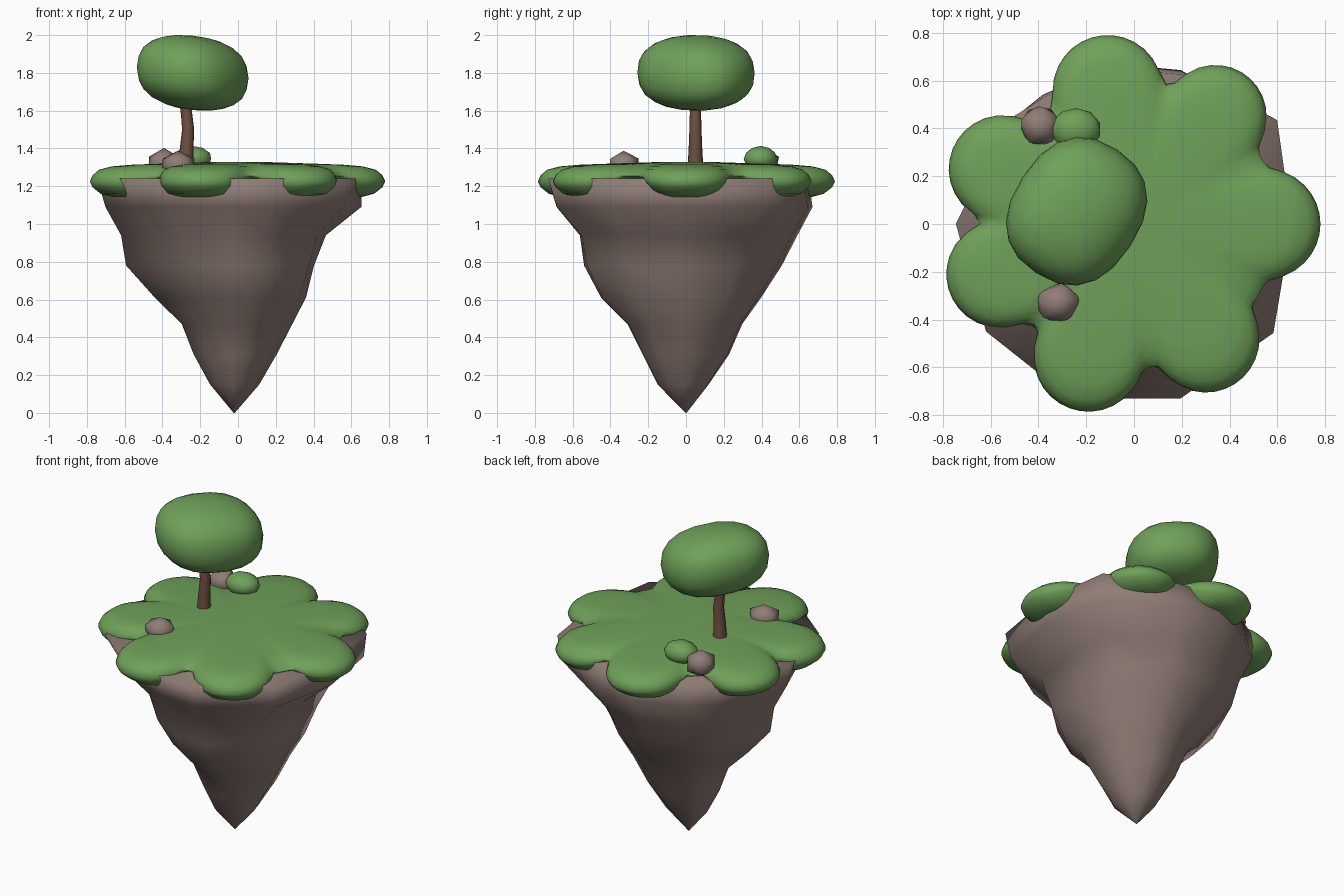
import bpy
import bmesh
from math import sin, cos, pi, radians, sqrt, copysign
from mathutils import Matrix, Vector

old = bpy.data.objects.get("Cube")
if old:
    bpy.data.objects.remove(old, do_unlink=True)


def material(name, rgb):
    m = bpy.data.materials.new(name)
    m.use_nodes = True
    m.diffuse_color = (*rgb, 1)
    m.node_tree.nodes["Principled BSDF"].inputs["Base Color"].default_value = (*rgb, 1)
    return m


GREEN = material("leaf green", (0.16, 0.355, 0.1))
STONE = material("stone brown", (0.28, 0.205, 0.182))
BARK = material("bark brown", (0.16, 0.08, 0.055))


def finish(bm, name, mat, angle):
    """Turn a bmesh into a smooth-shaded object with one material."""
    bmesh.ops.recalc_face_normals(bm, faces=bm.faces)
    mesh = bpy.data.meshes.new(name)
    bm.to_mesh(mesh)
    bm.free()
    mesh.materials.append(mat)
    ob = bpy.data.objects.new(name, mesh)
    bpy.context.collection.objects.link(ob)
    bpy.ops.object.select_all(action='DESELECT')
    ob.select_set(True)
    bpy.context.view_layer.objects.active = ob
    bpy.ops.object.shade_smooth_by_angle(angle=radians(angle))


def loft(rings, name, mat, angle=80):
    """Skin a list of equal-length closed rings and cap both ends."""
    bm = bmesh.new()
    loops = [[bm.verts.new(p) for p in ring] for ring in rings]
    n = len(loops[0])
    for a, b in zip(loops, loops[1:]):
        for i in range(n):
            j = (i + 1) % n
            bm.faces.new((a[i], a[j], b[j], b[i]))
    bm.faces.new(loops[0])
    bm.faces.new(loops[-1])
    finish(bm, name, mat, angle)


def blob(name, mat, centre, size, detail, turn=0, boxy=1.0, lean=0.0):
    """Squashed icosphere, optionally squarer and sheared along x."""
    bm = bmesh.new()
    bmesh.ops.create_icosphere(bm, subdivisions=detail, radius=1)
    spin = Matrix.Rotation(radians(turn), 3, 'Z')
    for v in bm.verts:
        p = spin @ Vector([copysign(abs(c) ** boxy, c) * s for c, s in zip(v.co, size)])
        p.z += lean * p.x
        v.co = p + Vector(centre)
    finish(bm, name, mat, 80)


# Floating rock: each corner's direction, rim radius and how far it bulges
# lower down, then radii towards east, north, west and south at each height
RIM = [(0, .66, 1), (36, .74, 1.04), (73, .655, 1), (97, .655, 1), (125, .65, 1),
       (141, .685, 1), (180, .745, 1), (216, .765, .82), (237, .74, .89),
       (267, .73, 1), (285, .755, 1.02), (322, .74, 1.06)]
LEVELS = [(1.24, .66, .64, .73, .72), (1.09, .655, .665, .69, .68),
          (.94, .47, .59, .61, .56), (.78, .41, .51, .585, .54),
          (.61, .37, .40, .43, .45), (.47, .30, .30, .285, .31),
          (.31, .22, .23, .22, .23), (.15, .13, .12, .13, .15),
          (0, .003, .003, .003, .003)]


def spread(level, a):
    z, e, n, w, s = level
    return (e if cos(a) > 0 else w) * cos(a) ** 2 + (n if sin(a) > 0 else s) * sin(a) ** 2


rings = []
for level in LEVELS:
    z = level[0]
    top = max(0, (z - .8) / .44)
    ring = []
    for deg, rim, bulge in RIM:
        a = radians(deg)
        r = spread(level, a) * (bulge + (rim / spread(LEVELS[0], a) - bulge) * top)
        ring.append((r * cos(a) - .02 * (1 - z / 1.24), r * sin(a), z))
    rings.append(ring)
loft(rings, "island_rock", STONE, 120)

# Grass cap: a disc merged softly with seven round lobes (x, y, radius)
DISC = .6
LOBES = [(-.11, .56, .23), (.34, .45, .215), (.55, 0, .23), (.3, -.48, .225),
         (-.19, -.555, .23), (-.56, -.21, .225), (-.55, .23, .225)]


def outline(a):
    """Radius of the cap in direction a."""
    total = DISC ** 30
    for x, y, radius in LOBES:
        along = x * cos(a) + y * sin(a)
        inside = along ** 2 - x * x - y * y + radius ** 2
        if along > 0 and inside > 0:
            total += (along + sqrt(inside)) ** 30
    return total ** (1 / 30)


# Each step: inset from the edge, height on a lobe, height in a valley,
# and how strongly the lobes shape the ring
EDGE = [(.3, 1.21, 1.22, .4), (.2, 1.15, 1.23, .8), (.13, 1.142, 1.235, 1),
        (.06, 1.16, 1.24, 1), (.015, 1.195, 1.245, 1), (0, 1.225, 1.255, 1),
        (.015, 1.258, 1.27, 1), (.05, 1.287, 1.288, 1), (.11, 1.305, 1.303, .95),
        (.18, 1.314, 1.313, .75), (.28, 1.32, 1.32, .4), (.42, 1.327, 1.327, 0)]
SEGMENTS = 112
rings = []
for inset, z_lobe, z_valley, shape in EDGE:
    ring = []
    for i in range(SEGMENTS):
        a = 2 * pi * i / SEGMENTS
        bulge = outline(a) - DISC
        w = min(1, max(0, bulge - .015) / .15) ** .5
        r = DISC + bulge * shape - inset
        ring.append((r * cos(a), r * sin(a), z_valley + (z_lobe - z_valley) * w))
    rings.append(ring)
loft(rings, "grass_cap", GREEN)

# Tree
TRUNK = [(-.275, 1.29, .042), (-.272, 1.4, .036), (-.264, 1.5, .032),
         (-.272, 1.58, .03), (-.285, 1.68, .03)]
loft([[(x + r * cos(k * pi / 4), .05 + r * sin(k * pi / 4), z) for k in range(8)]
      for x, z, r in TRUNK], "tree_trunk", BARK)
blob("tree_crown", GREEN, (-.24, .053, 1.8), (.309, .268, .197), 3,
     turn=57, boxy=.84, lean=-.1)

# Bush and loose stones
blob("bush", GREEN, (-.243, .395, 1.345), (.106, .09, .068), 2)
blob("back_stone", STONE, (-.392, .41, 1.318), (.092, .092, .085), 1, turn=20)
blob("front_stone", STONE, (-.318, -.33, 1.312), (.1, .09, .076), 1, turn=10)
